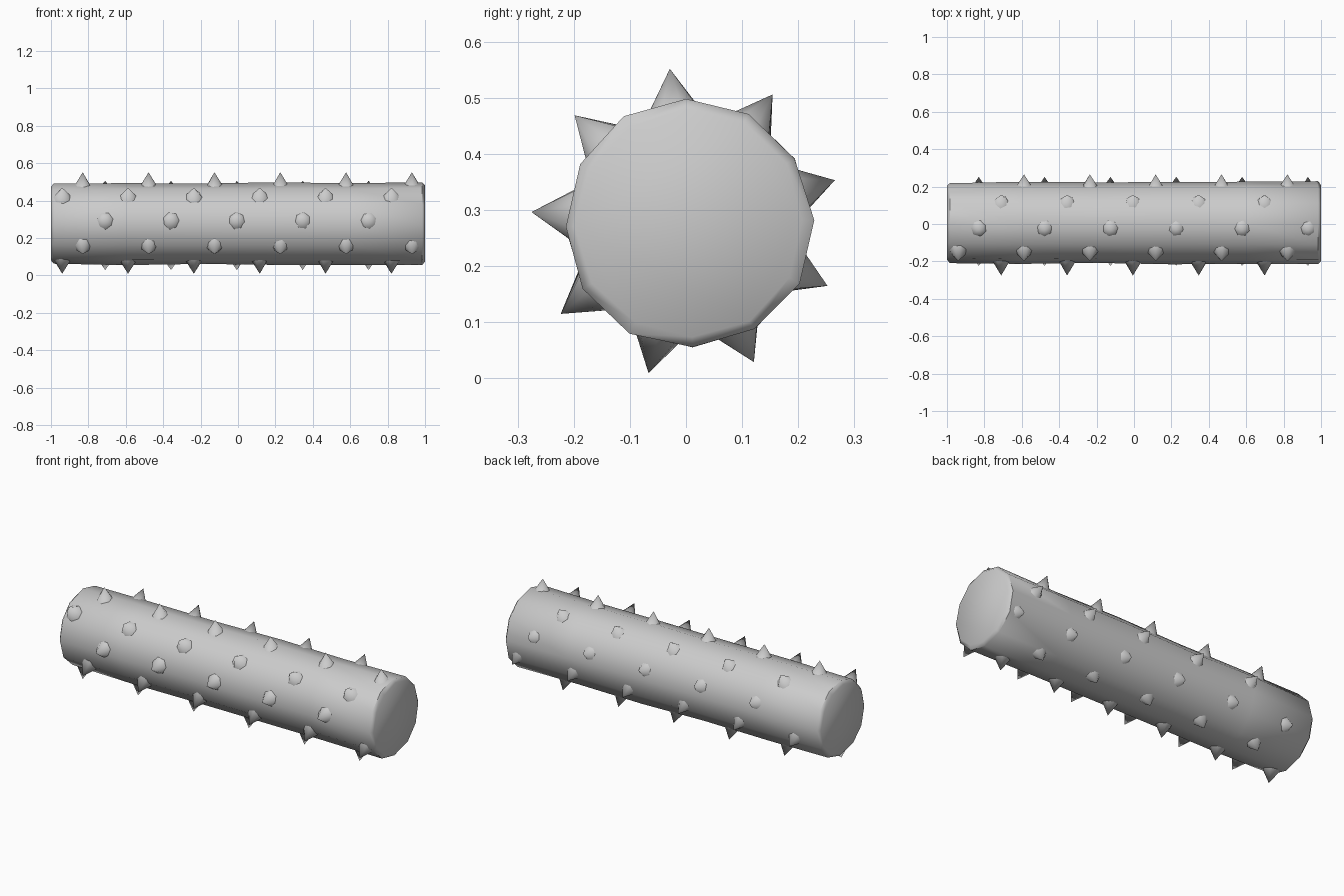
import bpy, bmesh, math
from mathutils import Vector, Matrix

if "Cube" in bpy.data.objects:
    bpy.data.objects.remove(bpy.data.objects["Cube"])

CY, CZ = 0.006, 0.276


def finish(bm, name, angle):
    bmesh.ops.recalc_face_normals(bm, faces=bm.faces)
    me = bpy.data.meshes.new(name)
    bm.to_mesh(me)
    bm.free()
    ob = bpy.data.objects.new(name, me)
    bpy.context.collection.objects.link(ob)
    bpy.ops.object.select_all(action='DESELECT')
    ob.select_set(True)
    bpy.context.view_layer.objects.active = ob
    bpy.ops.object.shade_smooth_by_angle(angle=math.radians(angle))
    return ob


# Log body: twelve-sided rings with slightly uneven radii and rounded rims
SIDES = 12
rings = [(-1.0, 0.197), (-0.985, 0.214), (-0.6, 0.219), (-0.2, 0.216),
         (0.2, 0.220), (0.6, 0.219), (0.985, 0.222), (1.0, 0.203)]
bm = bmesh.new()
loops = []
for i, (x, r) in enumerate(rings):
    loop = []
    for k in range(SIDES):
        a = math.radians(91.5) + 2 * math.pi * k / SIDES
        rr = r + 0.002 * math.sin(2.1 * i + 1.7 * k)
        loop.append(bm.verts.new((x, CY + rr * math.cos(a), CZ + rr * math.sin(a))))
    loops.append(loop)
for a, b in zip(loops, loops[1:]):
    for k in range(SIDES):
        j = (k + 1) % SIDES
        bm.faces.new((a[k], a[j], b[j], b[k]))
bm.faces.new(loops[0])
bm.faces.new(loops[-1])
finish(bm, "log_body", 50)

# Spikes: nine rows around the log, staggered in three phases
STEP = 0.352
PHASES = [[-0.83 + STEP * i for i in range(6)],
          [-0.71 + STEP * i for i in range(5)],
          [-0.94 + STEP * i for i in range(6)]]
BASE, TIP, RAD = 0.185, 0.276, 0.056
bm = bmesh.new()
for row in range(9):
    ang = math.radians(96 - 40 * row)
    out = Vector((0, math.cos(ang), math.sin(ang)))
    xs = PHASES[row % 3]
    if row == 2:
        xs = xs[1:]
    for n, x in enumerate(xs):
        mid = Vector((x, 0, 0.277)) + out * (BASE + TIP) / 2
        m = (Matrix.Translation(mid) @ out.to_track_quat('Z', 'X').to_matrix().to_4x4()
             @ Matrix.Rotation(0.7 * n + row, 4, 'Z'))
        bmesh.ops.create_cone(bm, cap_ends=True, segments=7, radius1=RAD,
                              radius2=0, depth=TIP - BASE, matrix=m)
finish(bm, "spikes", 60)
